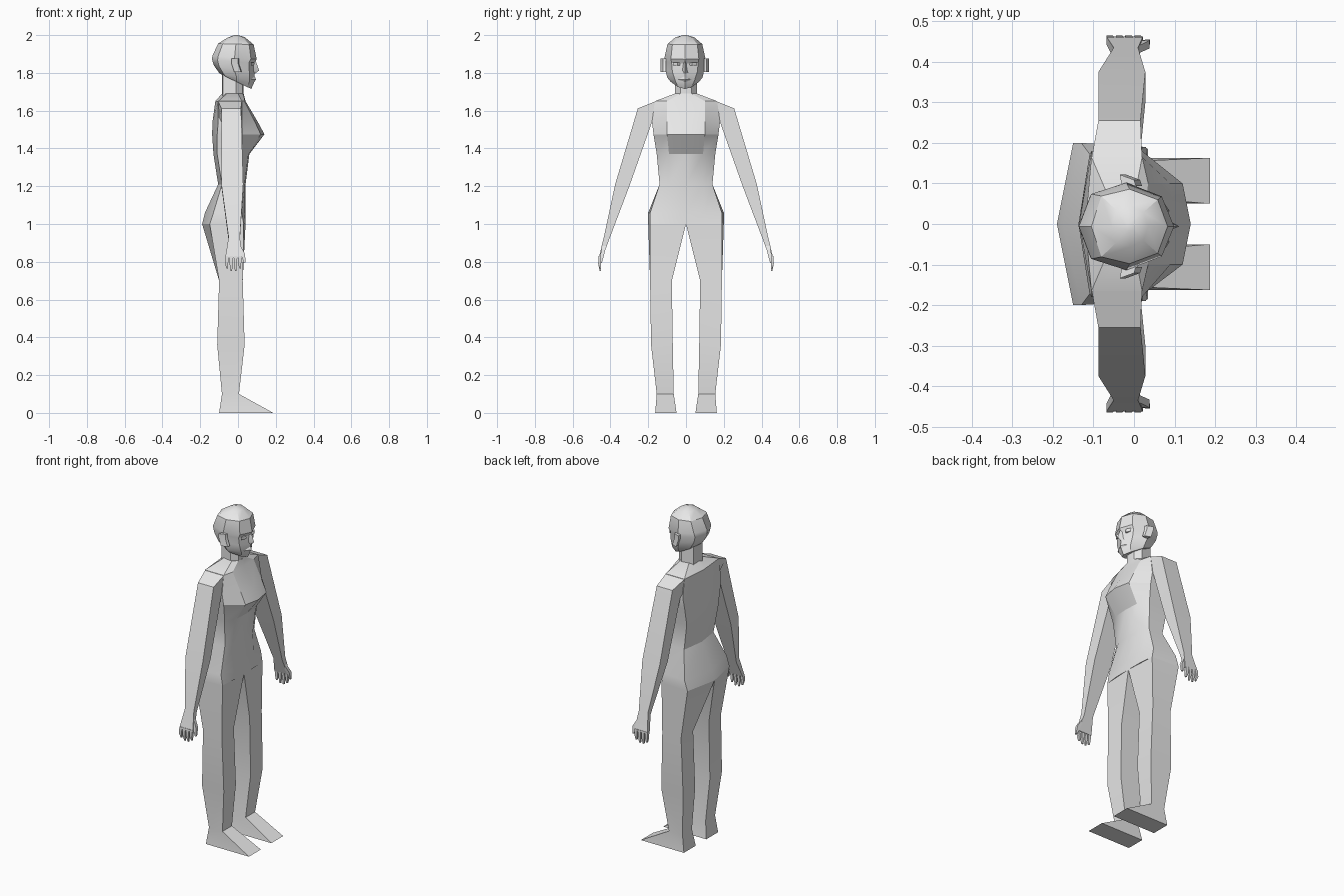
import bpy
import bmesh
import math
from mathutils import Vector

cube = bpy.data.objects.get("Cube")
if cube:
    bpy.data.objects.remove(cube, do_unlink=True)

grey = bpy.data.materials.new("plain_grey")
grey.use_nodes = True
grey.diffuse_color = (0.8, 0.8, 0.8, 1)
grey.node_tree.nodes["Principled BSDF"].inputs["Base Color"].default_value = grey.diffuse_color


def loft(name, rings, smooth=35):
    """Skin a stack of closed rings that share one point count, with capped ends."""
    bm = bmesh.new()
    loops = [[bm.verts.new(Vector(point)) for point in ring] for ring in rings]
    count = len(loops[0])
    for lower, upper in zip(loops, loops[1:]):
        for i in range(count):
            j = (i + 1) % count
            bm.faces.new((lower[i], lower[j], upper[j], upper[i]))
    bm.faces.new(loops[0])
    bm.faces.new(loops[-1])
    bmesh.ops.recalc_face_normals(bm, faces=bm.faces)
    mesh = bpy.data.meshes.new(name)
    bm.to_mesh(mesh)
    bm.free()
    mesh.materials.append(grey)
    obj = bpy.data.objects.new(name, mesh)
    bpy.context.collection.objects.link(obj)
    bpy.ops.object.select_all(action="DESELECT")
    obj.select_set(True)
    bpy.context.view_layer.objects.active = obj
    bpy.ops.object.shade_smooth_by_angle(angle=math.radians(smooth))
    return obj


def symmetric(half, offset=0):
    """Close a half ring, running from front centre to back centre, across y = 0."""
    other = [(x, -y, z) for x, y, z in half[-2:0:-1]]
    return [(x, y + offset, z) for x, y, z in half + other]


def flat_ring(z, front, back, inner, outer):
    """Rectangular section at one height."""
    return [(front, inner, z), (front, outer, z), (back, outer, z), (back, inner, z)]


def torso_ring(z, front, corner_x, corner_y, side_front, front_y, side_back, back_y, back):
    return symmetric([(front, 0, z), (corner_x, corner_y, z), (side_front, front_y, z),
                      (side_back, back_y, z), (back, 0, z)])


def head_ring(front, front_z, back, back_z, front_w, side_w, back_w):
    """Tilted eight-sided section, its height sloping from face to nape."""
    half = []
    for t, width in ((0, 0), (0.13, front_w), (0.5, side_w), (0.87, back_w), (1, 0)):
        half.append((front + (back - front) * t, width, front_z + (back_z - front_z) * t))
    return symmetric(half, head_y)


def arm_ring(outer, inner, front, back):
    """Section of the arm: outer and inner edges are (y, z) pairs."""
    return [(front, *outer), (front, *inner), (back, *inner), (back, *outer)]


# Torso, from hips up to the collar
loft("torso", [torso_ring(*values) for values in (
    (1.0, .04, .04, .1, .03, .19, -.15, .2, -.19),
    (1.06, .04, .035, .1, .02, .19, -.13, .2, -.175),
    (1.21, .04, .035, .09, .01, .14, -.085, .14, -.105),
    (1.37, .06, .055, .09, .02, .155, -.11, .15, -.13),
    (1.475, .14, .12, .1, .025, .172, -.11, .17, -.137),
    (1.54, .105, .09, .1, .02, .18, -.105, .18, -.135),
    (1.65, .04, .035, .1, .02, .165, -.105, .165, -.12),
    (1.69, .03, .025, .03, 0, .06, -.06, .06, -.085),
)], 25)

# Neck
loft("neck", [torso_ring(z, .028, .025, .03, -.01, .058, -.08, .045, -.085)
              for z in (1.64, 1.8)])

# Head, from the underside of the jaw to the crown
head_y = -.006
loft("head", [head_ring(*values) for values in (
    (.07, 1.715, -.085, 1.79, .035, .075, .06),
    (.086, 1.75, -.1, 1.8, .05, .093, .068),
    (.088, 1.8, -.128, 1.84, .066, .104, .072),
    (.086, 1.85, -.137, 1.87, .07, .106, .075),
    (.099, 1.872, -.136, 1.89, .074, .108, .08),
    (.083, 1.95, -.105, 1.955, .066, .092, .075),
    (.035, 1.99, -.055, 1.987, .035, .05, .04),
    (.0, 2.0, -.02, 2.0, .008, .01, .008),
)], 30)

# Nose, widening from the bridge to the tip
loft("nose", [[(.075, head_y - w, z), (tip, head_y, z), (.075, head_y + w, z)]
              for z, tip, w in ((1.86, .095, .01), (1.812, .112, .016), (1.797, .09, .02))])

# Lips
loft("lips", [[(.07, head_y - w, z), (x, head_y, z), (.07, head_y + w, z)]
              for z, x, w in ((1.752, .087, .02), (1.764, .095, .036), (1.78, .09, .02))])


def build_side(label, s):
    """Everything that comes in left and right pairs; s is the sign of y."""
    def mirrored(name, rings, smooth=35):
        return loft(label + "_" + name, [[(x, y * s, z) for x, y, z in r] for r in rings], smooth)

    # Leg and wedge foot; the top section follows the buttock
    hip = [(.04, 0, 1), (.03, .19, 1), (-.15, .2, 1), (-.19, 0, 1)]
    mirrored("leg", [hip] + [flat_ring(*v) for v in (
        (.7, .025, -.1, .075, .19),
        (.36, .035, -.11, .07, .185),
        (.1, .005, -.085, .065, .155),
        (0, .187, -.1, .05, .163))], 25)

    # Arm with the palm
    mirrored("arm", [arm_ring(*v) for v in (
        ((.16, 1.65), (.14, 1.54), .02, -.105),
        ((.255, 1.612), (.18, 1.54), .016, -.088),
        ((.375, 1.21), (.3, 1.2), .028, -.088),
        ((.435, .93), (.408, .915), .01, -.05),
        ((.462, .82), (.443, .82), .022, -.068))], 25)

    # Four fingers in a row
    for i, name in enumerate(("little", "ring", "middle", "index")):
        x = -.058 + i * .023
        tip = .752 if i in (1, 2) else .765
        mirrored(name + "_finger", [
            flat_ring(z, x + shift + r, x + shift - r, y - r, y + r)
            for z, shift, y, r in ((.83, 0, .453, .009),
                                   (.79, -.002, .457, .008),
                                   (tip, 0, .453, .004))])

    # Thumb, pointing forward and down
    mirrored("thumb", [flat_ring(z, x + r, x - r, y - r, y + r) for z, x, y, r in (
        (.89, .002, .43, .009), (.84, .028, .443, .01), (.795, .034, .45, .005))])

    # Ear and eyelid
    mirrored("ear", [[(x + back, y + head_y * s, z + dz) for x, y, dz in (
        (.01, .1, 0), (.005, .115, 0), (-.03, .128, 0), (-.025, .1, 0))]
        for z, back in ((1.805, .01), (1.85, -.005), (1.875, -.005))])
    mirrored("eyelid", [[(.07, .02 + head_y * s, z), (x, .038 + head_y * s, z),
                         (.07, .064 + head_y * s, z)]
                        for z, x in ((1.838, .08), (1.847, .088), (1.856, .084))])


build_side("left", 1)
build_side("right", -1)
